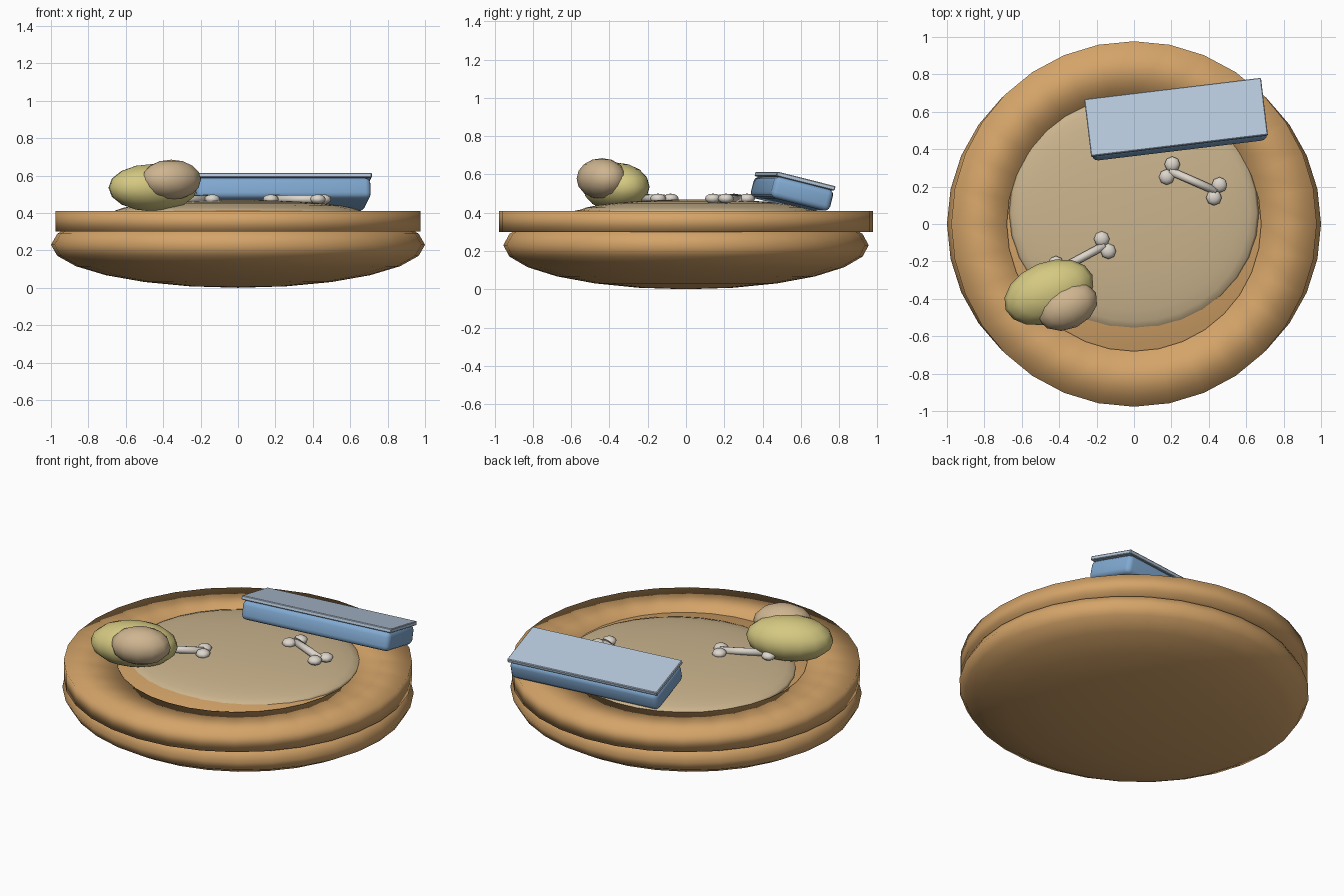
import bpy, bmesh, math
from mathutils import Matrix, Vector

cube = bpy.data.objects.get("Cube")
if cube:
    bpy.data.objects.remove(cube)


def material(name, rgb):
    m = bpy.data.materials.new(name)
    m.use_nodes = True
    colour = (*rgb, 1)
    m.diffuse_color = colour
    m.node_tree.nodes["Principled BSDF"].inputs["Base Color"].default_value = colour
    return m


CRUST = material("baked orange", (0.66, 0.37, 0.14))
SAND = material("pale sand", (0.60, 0.46, 0.27))
COVER = material("light blue", (0.47, 0.58, 0.71))
BODY = material("mid blue", (0.22, 0.40, 0.64))
BONE = material("bone white", (0.72, 0.67, 0.60))
OLIVE = material("dull yellow", (0.66, 0.58, 0.22))
TAN = material("tan", (0.62, 0.46, 0.28))


def finish(name, bm, mat, matrix=Matrix(), smooth=True):
    mesh = bpy.data.meshes.new(name)
    bmesh.ops.recalc_face_normals(bm, faces=bm.faces)
    bm.to_mesh(mesh)
    bm.free()
    for p in mesh.polygons:
        p.use_smooth = smooth
    mesh.materials.append(mat)
    ob = bpy.data.objects.new(name, mesh)
    ob.matrix_world = matrix
    bpy.context.collection.objects.link(ob)
    return ob


def ellipsoid(name, centre, radii, mat, segs, rings, turn=0):
    bm = bmesh.new()
    bmesh.ops.create_uvsphere(bm, u_segments=segs, v_segments=rings, radius=1)
    bmesh.ops.scale(bm, vec=radii, verts=bm.verts)
    place = Matrix.Translation(centre) @ Matrix.Rotation(math.radians(turn), 4, "Z")
    return finish(name, bm, mat, place)


def rounded_box(name, size, offset, mat, place, bevel, segments):
    bm = bmesh.new()
    bmesh.ops.create_cube(bm, size=1)
    bmesh.ops.scale(bm, vec=size, verts=bm.verts)
    bmesh.ops.bevel(bm, geom=bm.edges[:], offset=bevel, segments=segments,
                    profile=0.5, affect="EDGES")
    ob = finish(name, bm, mat, place @ Matrix.Translation(offset))
    bpy.context.view_layer.objects.active = ob
    ob.select_set(True)
    bpy.ops.object.shade_smooth_by_angle(angle=math.radians(35))
    ob.select_set(False)


# Round base and the thin filling on top of it
ellipsoid("base", (0, 0, 0.23), (1, 0.955, 0.23), CRUST, 32, 12)
ellipsoid("filling", (0, 0.06, 0.40), (0.668, 0.63, 0.07), SAND, 32, 16)

# Flat ring, softly shaded across its square section
bm = bmesh.new()
section = [(0.68, 0.30), (0.977, 0.30), (0.977, 0.41), (0.68, 0.41)]
verts = [bm.verts.new((r, 0, z)) for r, z in section]
edges = [bm.edges.new((verts[i], verts[(i + 1) % 4])) for i in range(4)]
bmesh.ops.spin(bm, geom=verts + edges, cent=(0, 0, 0), axis=(0, 0, 1),
               angle=math.tau, steps=32)
bmesh.ops.remove_doubles(bm, verts=bm.verts, dist=0.001)
finish("rim", bm, CRUST)

# Tilted slab with a thin cover plate
slab = (Matrix.Translation((0.225, 0.57, 0.565))
        @ Matrix.Rotation(math.radians(6.9), 4, "Z")
        @ Matrix.Rotation(math.radians(-14), 4, "X"))
rounded_box("slab_cover", (0.952, 0.316, 0.024), (0, 0, 0), COVER, slab, 0.004, 1)
rounded_box("slab_body", (0.94, 0.32, 0.115), (0, 0, -0.068), BODY, slab, 0.03, 3)

# Two overlapping lumps
ellipsoid("large_lump", (-0.455, -0.365, 0.535), (0.25, 0.162, 0.127), OLIVE, 16, 8, 22)
ellipsoid("small_lump", (-0.357, -0.44, 0.578), (0.17, 0.122, 0.107), TAN, 12, 8, 25)


# Bones: a shaft with a pair of knobs at each end
def bone(name, start, end):
    a, b = Vector((*start, 0.474)), Vector((*end, 0.474))
    along = (b - a).normalized()
    side = Vector((-along.y, along.x, 0)) * 0.037
    bm = bmesh.new()
    bmesh.ops.create_cone(bm, cap_ends=True, segments=8, radius1=0.022,
                          radius2=0.022, depth=(b - a).length)
    place = Matrix.Translation((a + b) / 2) @ along.to_track_quat("Z", "Y").to_matrix().to_4x4()
    finish(name + "_shaft", bm, BONE, place)
    for label, tip in (("start", a), ("end", b)):
        for i, s in enumerate((-1, 1)):
            ellipsoid(f"{name}_{label}_knob_{i + 1}", tip + side * s,
                      (0.042, 0.042, 0.026), BONE, 8, 6)


bone("back_bone", (0.19, 0.285), (0.442, 0.175))
bone("front_bone", (-0.155, -0.113), (-0.40, -0.245))
